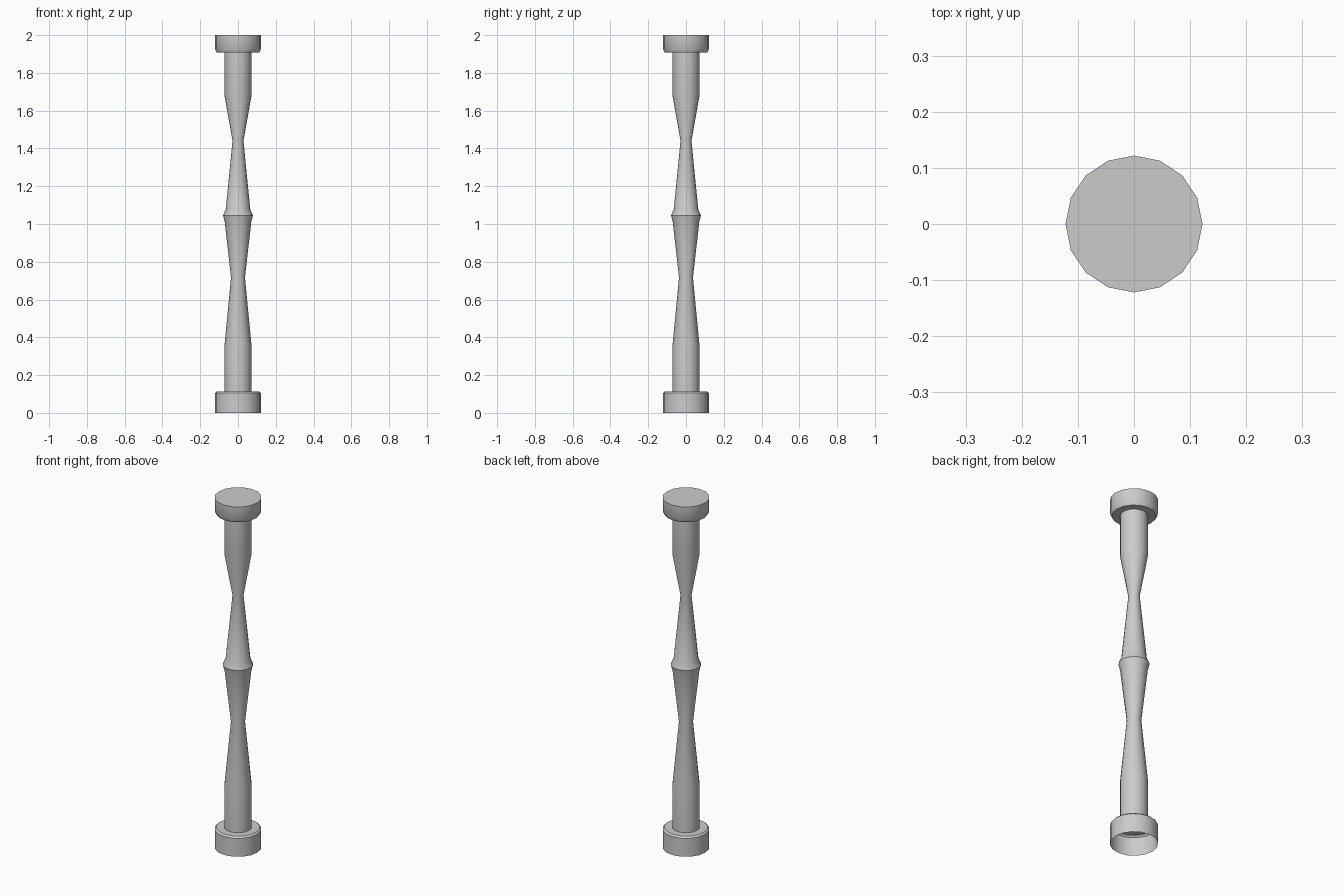
import bpy, bmesh, math

if "Cube" in bpy.data.objects:
    bpy.data.objects.remove(bpy.data.objects["Cube"])

SIDES = 16

# (radius, height) outline of the turned post, bottom to top; underside stays open
profile = [
    (0.122, 0.0), (0.122, 0.105), (0.113, 0.114), (0.0715, 0.114),   # base collar
    (0.0715, 0.357), (0.037, 0.717), (0.0705, 1.013),                # lower shaft
    (0.079, 1.045), (0.065, 1.077),                                  # middle bead
    (0.029, 1.44), (0.0715, 1.68), (0.0715, 1.908),                  # upper shaft
    (0.112, 1.908), (0.122, 1.926), (0.122, 2.0),                    # top collar
]


def lathe(name, points):
    bm = bmesh.new()
    rings = []
    for r, z in points:
        rings.append([bm.verts.new((r * math.cos(math.tau * i / SIDES),
                                    r * math.sin(math.tau * i / SIDES), z))
                      for i in range(SIDES)])
    for low, high in zip(rings, rings[1:]):
        for i in range(SIDES):
            j = (i + 1) % SIDES
            bm.faces.new((low[i], low[j], high[j], high[i]))
    bm.faces.new(rings[-1])   # flat top
    mesh = bpy.data.meshes.new(name)
    bm.to_mesh(mesh)
    bm.free()
    obj = bpy.data.objects.new(name, mesh)
    bpy.context.collection.objects.link(obj)
    return obj


post = lathe("turned_post", profile)
bpy.context.view_layer.objects.active = post
post.select_set(True)
bpy.ops.object.shade_smooth_by_angle(angle=math.radians(30))
